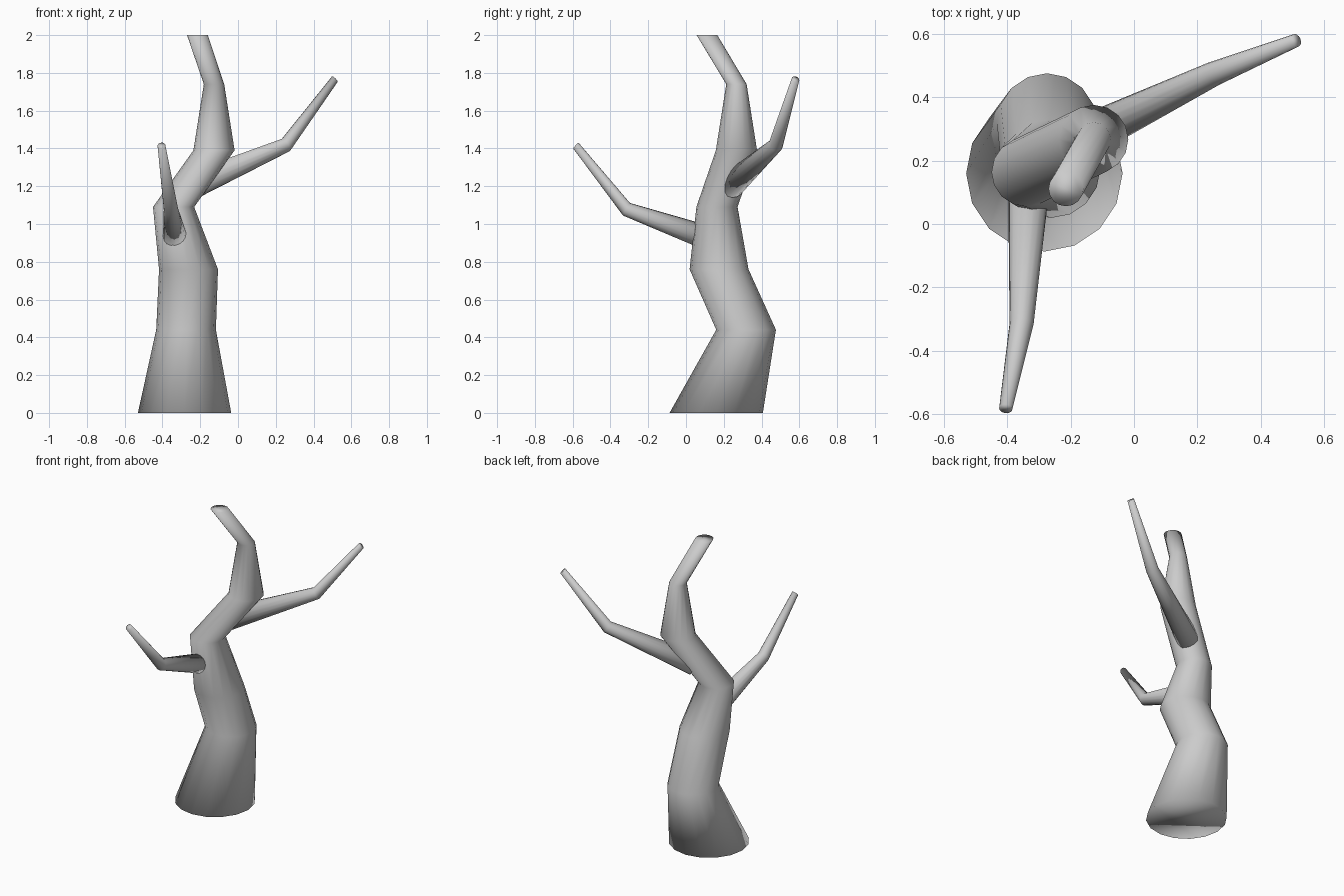
import bpy, bmesh, math
from mathutils import Vector

if "Cube" in bpy.data.objects:
    bpy.data.objects.remove(bpy.data.objects["Cube"])

SIDES = 16


def tube(name, rings):
    """Loft capped round rings given as (centre, radius, axis direction)."""
    bm = bmesh.new()
    loops = []
    for centre, radius, axis in rings:
        rot = Vector((0, 0, 1)).rotation_difference(Vector(axis).normalized())
        loop = []
        for i in range(SIDES):
            a = 2 * math.pi * i / SIDES
            offset = rot @ Vector((radius * math.cos(a), radius * math.sin(a), 0))
            loop.append(bm.verts.new(Vector(centre) + offset))
        loops.append(loop)
    for low, high in zip(loops, loops[1:]):
        for i in range(SIDES):
            j = (i + 1) % SIDES
            bm.faces.new((low[i], low[j], high[j], high[i]))
    bm.faces.new(loops[0][::-1])
    bm.faces.new(loops[-1])
    bmesh.ops.recalc_face_normals(bm, faces=bm.faces[:])
    for f in bm.faces:
        f.smooth = True
    mesh = bpy.data.meshes.new(name)
    bm.to_mesh(mesh)
    bm.free()
    obj = bpy.data.objects.new(name, mesh)
    bpy.context.collection.objects.link(obj)
    return obj


def branch(name, points, radii):
    """Branch with one bend; the tip is cut across its overall direction."""
    a, b, c = (Vector(p) for p in points)
    d1, d2 = (b - a).normalized(), (c - b).normalized()
    axes = (d1, d1 * 0.7 + d2 * 0.3, d1 * 0.3 + d2 * 0.7)
    return tube(name, list(zip((a, b, c), radii, axes)))


# Crooked trunk with level rings: x, y, z, radius
trunk_rings = [
    (-0.283, 0.160, 0.00, 0.247),
    (-0.275, 0.318, 0.44, 0.158),
    (-0.262, 0.175, 0.76, 0.156),
    (-0.341, 0.164, 1.09, 0.109),
    (-0.127, 0.267, 1.39, 0.109),
    (-0.127, 0.267, 1.74, 0.054),
    (-0.215, 0.111, 2.00, 0.055),
]
tube("trunk", [((x, y, z), r, (0, 0, 1)) for x, y, z, r in trunk_rings])

# Lower branch reaching forward
branch("front_branch",
       [(-0.33, 0.16, 0.91), (-0.355, -0.315, 1.078), (-0.405, -0.583, 1.415)],
       (0.068, 0.038, 0.021))

# Upper branch reaching right and back
branch("right_branch",
       [(-0.233, 0.238, 1.207), (0.253, 0.475, 1.418), (0.512, 0.58, 1.766)],
       (0.072, 0.039, 0.021))
